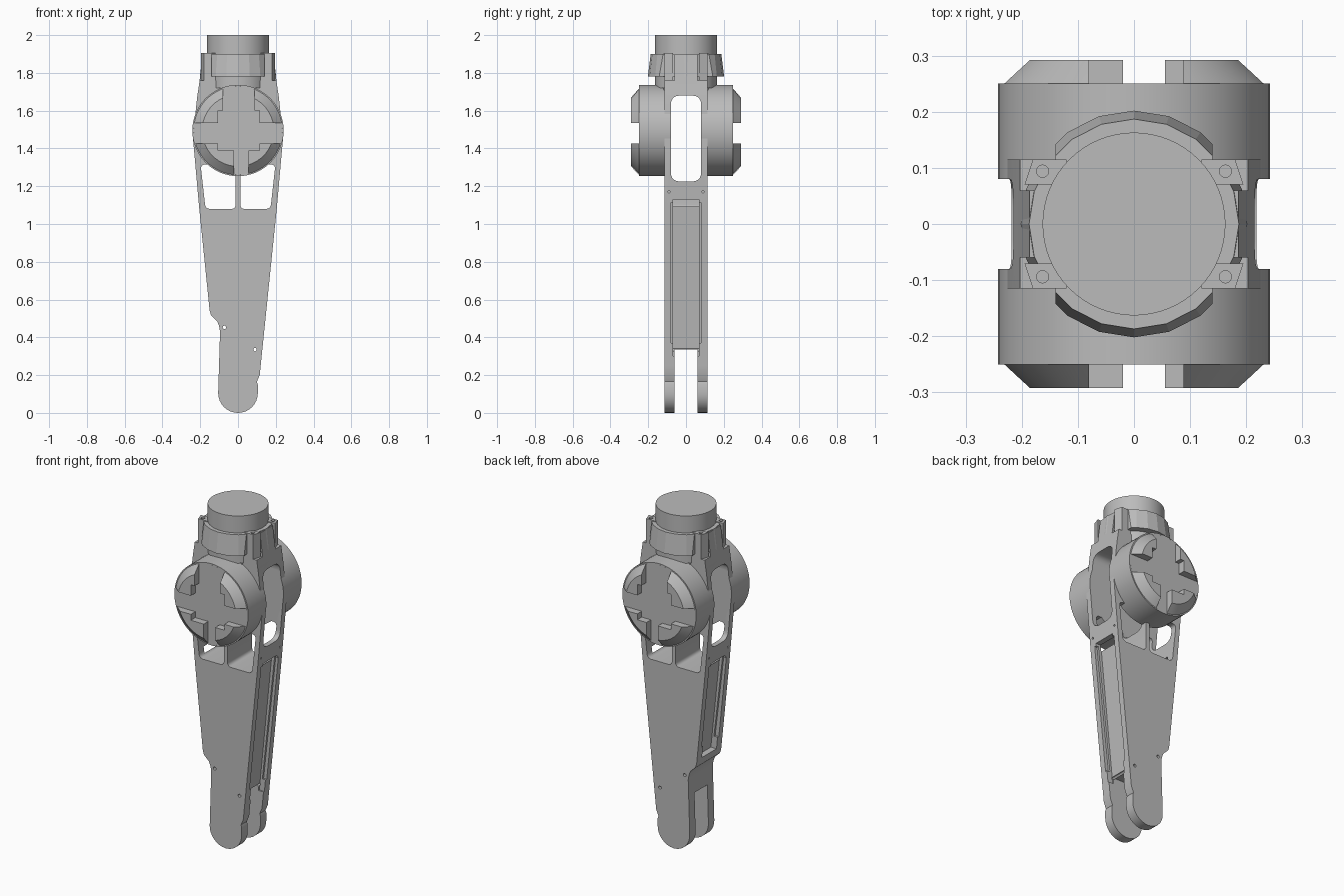
import bpy, bmesh, math
from mathutils import Matrix, Vector

cube = bpy.data.objects.get("Cube")
if cube:
    bpy.data.objects.remove(cube, do_unlink=True)

grey = bpy.data.materials.new("plain_grey")
grey.use_nodes = True
COLOUR = (0.5, 0.5, 0.5, 1)
grey.diffuse_color = COLOUR
grey.node_tree.nodes["Principled BSDF"].inputs["Base Color"].default_value = COLOUR


def finish(name, bm):
    bmesh.ops.recalc_face_normals(bm, faces=bm.faces)
    mesh = bpy.data.meshes.new(name)
    bm.to_mesh(mesh)
    bm.free()
    mesh.materials.append(grey)
    obj = bpy.data.objects.new(name, mesh)
    bpy.context.collection.objects.link(obj)
    return obj


def prism(name, pts, axis, a, b):
    """Extrude a 2D outline along an axis from a to b."""
    place = {"x": lambda p, q, d: (d, p, q),
             "y": lambda p, q, d: (p, d, q),
             "z": lambda p, q, d: (p, q, d)}[axis]
    bm = bmesh.new()
    face = bm.faces.new([bm.verts.new(place(p, q, a)) for p, q in pts])
    new = bmesh.ops.extrude_face_region(bm, geom=[face])["geom"]
    shift = Vector(place(0, 0, b - a))
    bmesh.ops.translate(bm, vec=shift, verts=[v for v in new if isinstance(v, bmesh.types.BMVert)])
    return finish(name, bm)


def rect(p0, p1, q0, q1):
    return [(p0, q0), (p1, q0), (p1, q1), (p0, q1)]


def rounded(pts, r, steps=5):
    """Round every corner of an outline."""
    out = []
    for i, p in enumerate(pts):
        c = Vector(p)
        u = c + (Vector(pts[i - 1]) - c).normalized() * r
        w = c + (Vector(pts[(i + 1) % len(pts)]) - c).normalized() * r
        for k in range(steps + 1):
            t = k / steps
            out.append(tuple(u * (1 - t) ** 2 + c * (2 * t * (1 - t)) + w * t * t))
    return out


def cone(name, axis, centre, r0, r1, length, sides=64):
    """Cylinder or frustum; starts at centre and runs along axis."""
    bm = bmesh.new()
    turn = Vector((0, 0, 1)).rotation_difference(Vector(axis)).to_matrix().to_4x4()
    mat = Matrix.Translation(centre) @ turn @ Matrix.Translation((0, 0, length / 2))
    bmesh.ops.create_cone(bm, cap_ends=True, segments=sides, radius1=r0, radius2=r1,
                          depth=length, matrix=mat)
    return finish(name, bm)


def activate(obj):
    bpy.ops.object.select_all(action="DESELECT")
    obj.select_set(True)
    bpy.context.view_layer.objects.active = obj


def cut(obj, cutters):
    activate(obj)
    for c in cutters:
        m = obj.modifiers.new("cut", "BOOLEAN")
        m.operation, m.solver, m.object = "DIFFERENCE", "EXACT", c
        bpy.ops.object.modifier_apply(modifier=m.name)
        bpy.data.objects.remove(c, do_unlink=True)


def smooth(obj, angle=25):
    activate(obj)
    bpy.ops.object.shade_smooth_by_angle(angle=math.radians(angle))


# Tapered leg frame, with a round foot and a notch on one edge
foot = [(0.105 * math.cos(a), 0.105 + 0.105 * math.sin(a))
        for a in (math.pi + math.pi * k / 16 for k in range(17))]
edge = [(0.105, 0.15), (0.1, 0.165), (0.115, 0.2), (0.12, 0.25), (0.205, 1.08), (0.238, 1.45),
        (0.222, 1.62), (0.215, 1.68), (0.203, 1.76)]
notch = [(-0.203, 1.76), (-0.215, 1.68), (-0.222, 1.62), (-0.238, 1.45), (-0.205, 1.08), (-0.15, 0.54),
         (-0.142, 0.515), (-0.11, 0.485), (-0.1, 0.46), (-0.095, 0.43)]
leg = prism("leg_frame", foot + edge + notch, "y", -0.115, 0.115)

cutters = [prism("fork_gap", rect(-0.5, 0.5, -0.1, 0.335), "y", -0.06, 0.06),
           prism("joint_slot", rounded(rect(-0.08, 0.08, 1.225, 1.68), 0.05), "x", -0.5, 0.5)]
for s in (-1, 1):
    window = [(s * 0.012, 1.08), (s * 0.172, 1.08), (s * 0.198, 1.315), (s * 0.012, 1.315)]
    cutters.append(prism("window", rounded(window, 0.025), "y", -0.2, 0.2))
    low = 0.3 if s > 0 else 0.56
    core = 0.095 + (low - 0.335) * 0.09
    pocket = [(s * core, low), (s * 0.5, low), (s * 0.5, 1.13), (s * 0.175, 1.13)]
    cutters.append(prism("side_pocket", pocket, "y", -0.068, 0.068))
    # Shallow wider lip around each pocket
    lip = [(s * (core + 0.02), low + 0.07), (s * 0.5, low + 0.07), (s * 0.5, 1.115), (s * 0.192, 1.115)]
    cutters.append(prism("pocket_lip", lip, "y", -0.08, 0.08))
    for y in (-0.09, 0.09):
        cutters.append(cone("side_hole", (s, 0, 0), (s * 0.2, y, 1.17), 0.006, 0.006, 0.1, 12))
for x, z in ((-0.072, 0.453), (0.09, 0.335)):
    cutters.append(cone("pin_hole", (0, 1, 0), (x, -0.3, z), 0.009, 0.009, 0.6, 14))
cut(leg, cutters)
smooth(leg)

# Joint drums with a chamfered cap split by a recessed cross
for s, side in ((-1, "front"), (1, "back")):
    drum = cone(side + "_drum", (0, s, 0), (0, s * 0.08, 1.495), 0.242, 0.242, 0.17)
    smooth(drum)
    cap = cone(side + "_drum_cap", (0, s, 0), (0, s * 0.249, 1.495), 0.236, 0.19, 0.043)
    y0, y1 = sorted((s * 0.2501, s * 0.4))
    cross = [rect(-0.4, 0.4, 1.425, 1.535), rect(-0.08, 0.088, 1.5, 1.9),
             rect(-0.02, 0.055, 1.1, 1.5), rect(-0.105, 0.115, 1.39, 1.6)]
    cut(cap, [prism("cross_cut", r, "y", y0, y1) for r in cross])
    smooth(cap)

# Flared collar, open at its four corners
collar = cone("collar", (0, 0, 1), (0, 0, 1.78), 0.202, 0.187, 0.12, 20)
cut(collar, [prism("corner_cut", rect(*sorted((sx * 0.14, sx * 0.4)), *sorted((sy * 0.07, sy * 0.4))),
                   "z", 1.7, 2) for sx in (-1, 1) for sy in (-1, 1)])

# Side arms and drilled corner lugs
for sx, side in ((-1, "right"), (1, "left")):
    arm = [(sx * 0.1, 1.74), (sx * 0.206, 1.74), (sx * 0.186, 1.895), (sx * 0.1, 1.895)]
    prism(side + "_arm", arm, "y", -0.06, 0.06)
    for sy, end in ((-1, "front"), (1, "back")):
        plan = [(0.12, 0.115), (0.18, 0.115), (0.195, 0.07), (0.12, 0.07)]
        lug = prism(f"{side}_{end}_lug", [(sx * x, sy * y) for x, y in plan], "z", 1.74, 1.905)
        cut(lug, [cone("lug_hole", (0, 0, 1), (sx * 0.163, sy * 0.094, 1.88), 0.011, 0.011, 0.1, 16)])

# Stepped block under the collar
prism("collar_base", rect(-0.11, 0.11, -0.118, 0.118), "z", 1.7, 1.785)

# Round top post
post = cone("top_post", (0, 0, 1), (0, 0, 1.72), 0.163, 0.163, 0.28)
smooth(post)
